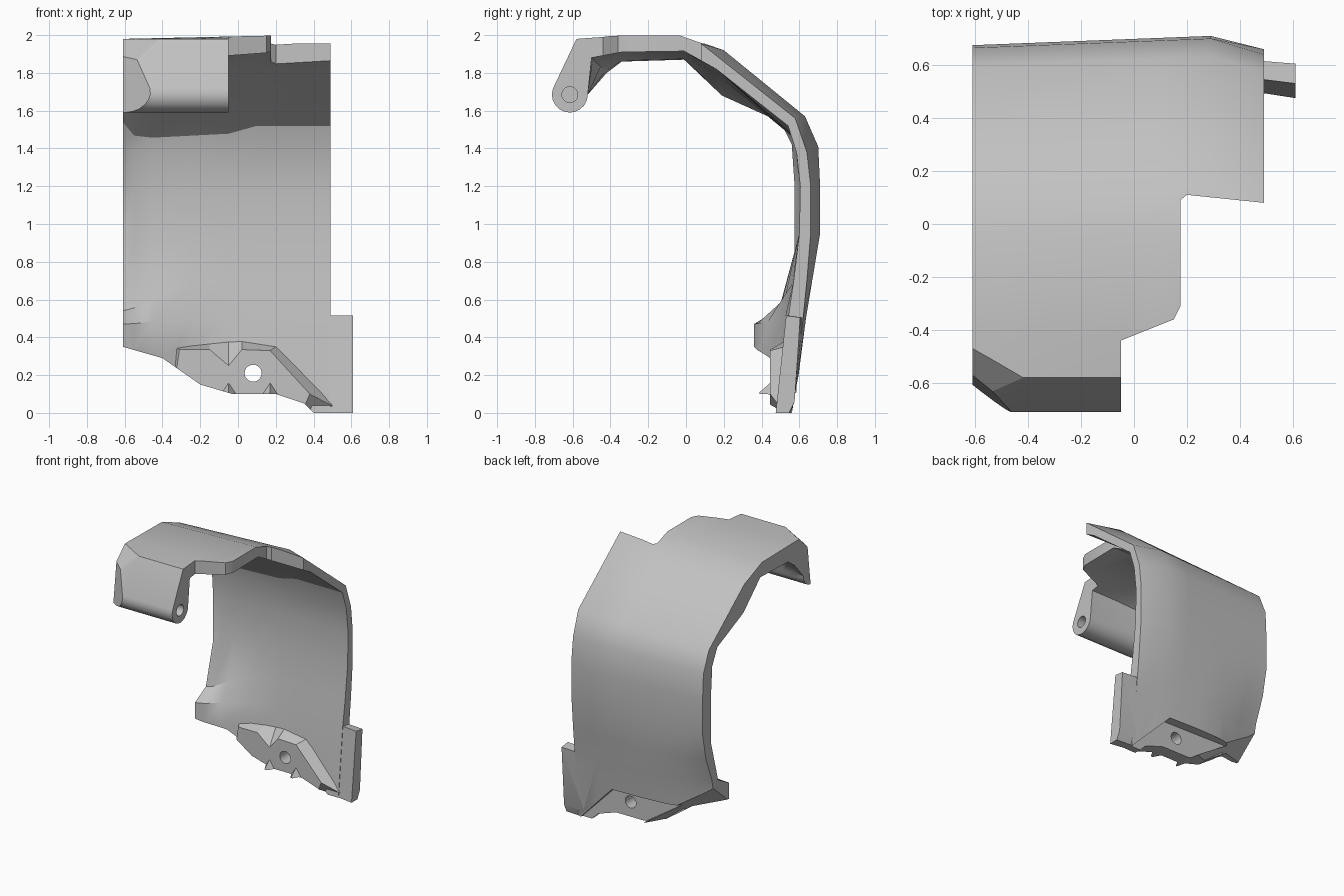
import bpy, bmesh, math
from mathutils import Vector

cube = bpy.data.objects.get("Cube")
if cube:
    bpy.data.objects.remove(cube, do_unlink=True)

grey = bpy.data.materials.new("plain_grey")
grey.use_nodes = True
GREY = (0.54, 0.54, 0.54, 1)
grey.diffuse_color = GREY
grey.node_tree.nodes["Principled BSDF"].inputs["Base Color"].default_value = GREY


def loft(name, rings):
    """Closed solid through matching rings of 3D points."""
    bm = bmesh.new()
    rows = [[bm.verts.new(p) for p in ring] for ring in rings]
    n = len(rows[0])
    for a, b in zip(rows, rows[1:]):
        for i in range(n):
            j = (i + 1) % n
            bm.faces.new((a[i], a[j], b[j], b[i]))
    bm.faces.new(rows[0])
    bm.faces.new(rows[-1])
    bmesh.ops.recalc_face_normals(bm, faces=bm.faces)
    mesh = bpy.data.meshes.new(name)
    bm.to_mesh(mesh)
    bm.free()
    obj = bpy.data.objects.new(name, mesh)
    bpy.context.collection.objects.link(obj)
    mesh.materials.append(grey)
    return obj


def prism(name, outline, axis, low, high):
    """Extrude a 2D outline along one axis."""
    def place(p, d):
        v = list(p)
        v.insert("xyz".index(axis), d)
        return v
    return loft(name, [[place(p, d) for p in outline] for d in (low, high)])


def arc(a, b, radius, start, end, count):
    """Points on an arc, angles in degrees."""
    angles = [math.radians(start + (end - start) * i / (count - 1)) for i in range(count)]
    return [(a + radius * math.cos(t), b + radius * math.sin(t)) for t in angles]


def round_outline(a, b, radius):
    return arc(a, b, radius, 0, 342, 20)


def combine(target, tool, operation):
    mod = target.modifiers.new(operation.lower(), 'BOOLEAN')
    mod.operation = operation
    mod.solver = 'EXACT'
    mod.object = tool
    bpy.context.view_layer.objects.active = target
    bpy.ops.object.modifier_apply(modifier=mod.name)
    bpy.data.objects.remove(tool, do_unlink=True)


def plane_cut(obj, point, normal):
    """Slice off everything on the normal side and cap the cut."""
    bm = bmesh.new()
    bm.from_mesh(obj.data)
    geom = bm.verts[:] + bm.edges[:] + bm.faces[:]
    bmesh.ops.bisect_plane(bm, geom=geom, plane_co=point, plane_no=normal, clear_outer=True)
    bmesh.ops.holes_fill(bm, edges=[e for e in bm.edges if e.is_boundary])
    bmesh.ops.recalc_face_normals(bm, faces=bm.faces)
    bm.to_mesh(obj.data)
    bm.free()


# Side profiles (y, z): rounded hook tip, then over the top and down the back
PIN = (-.615, 1.685)
TIP_FRONT = arc(*PIN, .095, -90, -200, 7)
TIP_BACK = arc(*PIN, .095, -74, 0, 5)
OUTER = [(-.58, 1.98), (-.41, 2), (-.03, 2), (.2, 1.92), (.63, 1.57), (.7, 1.41),
         (.71, 1.2), (.71, .95), (.668, .7), (.635, .5), (.57, 0)]
OUTER_LEFT = [(-.58, 1.98), (-.41, 1.98), (-.03, 1.975), (.18, 1.89), (.6, 1.555), (.665, 1.4),
              (.675, 1.2), (.675, .95), (.635, .75), (.565, .57), (.45, 0)]
OUTER_RIGHT = [(-.58, 1.98), (-.41, 2), (-.03, 1.985), (.08, 1.955), (.578, 1.56), (.64, 1.38),
               (.66, 1.2), (.66, .95), (.64, .7), (.62, .5), (.56, 0)]
INNER = [(-.5, 1.88), (-.34, 1.91), (-.01, 1.915), (.16, 1.82), (.54, 1.52), (.585, 1.38),
         (.605, 1.2), (.6, .95), (.57, .7), (.54, .5), (.49, 0)]
INNER_EDGE = [(-.42, 1.8), (-.34, 1.86), (-.01, 1.87), (.19, 1.68), (.5, 1.54), (.56, 1.42),
              (.575, 1.2), (.575, .85), (.49, .54), (.36, .47), (.36, 0)]


def section(x, lip, flare, rib):
    left, right = max(0, (.29 - x) / .9), max(0, (x - .29) / .2)
    outer = [(x, *p) for p in TIP_FRONT]
    inner = [(x, *p) for p in TIP_BACK]
    for i, pts in enumerate(zip(OUTER, OUTER_LEFT, OUTER_RIGHT, INNER, INNER_EDGE)):
        o, o_left, o_right, n, n_edge = (Vector(p) for p in pts)
        low = i > 7
        outer.append((x, *o.lerp(o_left, flare if low else left).lerp(o_right, right)))
        if i == 4:
            n += rib * Vector((.03, -.07))
        inner.append((x, *n.lerp(n_edge, flare if low or i < 3 else lip)))
    return outer + inner[::-1]


# Curved shell with its hook: x, edge lip, lower flare, rib under the bend
STATIONS = [(-.61, 1, 1, 1), (-.55, .2, .9, 1), (-.45, 0, .6, .9), (-.25, 0, .1, .75),
            (-.05, 0, 0, .6), (.1, 0, 0, 0), (.29, 0, 0, 0), (.49, 0, 0, 0)]
body = loft("curved_guard", [section(*s) for s in STATIONS])

# Bevelled corners of hook and lower edge
plane_cut(body, (-.61, -.57, 1.89), (-.0096, -.0122, .0015))
plane_cut(body, (-.41, -.585, 1.98), (-.0127, -.022, .0238))
plane_cut(body, (-.36, .545, .3), (-.042, .046, -.054))

# Stepped front edge of the top
combine(body, prism("top_notch", [(-.05, -1), (-.05, -.44), (.15, -.36), (.175, -.31), (.175, .09),
                                  (.2, .11), (.49, .08), (.7, .07), (.7, -1)], 'z', 1.4, 2.2),
        'DIFFERENCE')

# Side tab continuing the lower shell
tab_root = [(.55, .515), (.618, .505), (.57, .06), (.555, 0), (.5, 0)]
tab_end = [(.53, .515), (.605, .505), (.575, .06), (.545, 0), (.475, 0)]
combine(body, loft("side_tab", [[(.45, *p) for p in tab_root], [(.61, *p) for p in tab_end]]),
        'UNION')

# Mounting boss inside the lower edge
boss_front = [(-.33, .2), (-.31, .335), (-.15, .335), (-.05, .25), (.02, .335), (.17, .33),
              (.38, .1), (.35, .03), (-.03, .05)]
boss_back = [(-.36, .2), (-.34, .35), (-.15, .365), (-.05, .375), (.02, .378), (.2, .35),
             (.56, .005), (.4, .005), (-.03, .05)]
combine(body, loft("mounting_boss", [[(x, .445, z) for x, z in boss_front],
                                     [(x, .52, z) for x, z in boss_back]]), 'UNION')

# Small nubs under the boss
for x in (-.05, .17):
    rings = [[(x - w, y, .09), (x + w, y, .09), (x, y, .1 + h)]
             for y, w, h in ((.39, .015, .01), (.47, .06, .08))]
    combine(body, loft("nub", rings), 'UNION')

# Sloping lower edge
combine(body, prism("lower_trim", [(-.7, -.2), (-.7, .375), (-.61, .35), (-.4, .29), (-.2, .15),
                                   (-.03, .1), (.2, .1), (.35, .05), (.41, -.01), (.41, -.2)],
                    'y', .2, .9), 'DIFFERENCE')

# Flat seat on the back and its bolt hole
seat = [(.5, -.02), (.19, .3), (-.36, .31), (-.03, .09), (0, -.1), (.4, -.1)]
combine(body, prism("flat_seat", seat, 'y', .542, .9), 'DIFFERENCE')
combine(body, prism("bolt_hole", round_outline(.08, .21, .045), 'y', .3, .8), 'DIFFERENCE')

# Pin hole in the hook
combine(body, prism("pin_hole", round_outline(*PIN, .042), 'x', -.3, .1), 'DIFFERENCE')

# Smooth surfaces with sharp edges kept
for o in bpy.context.selected_objects:
    o.select_set(False)
body.select_set(True)
bpy.context.view_layer.objects.active = body
bpy.ops.object.shade_smooth_by_angle(angle=math.radians(30))
